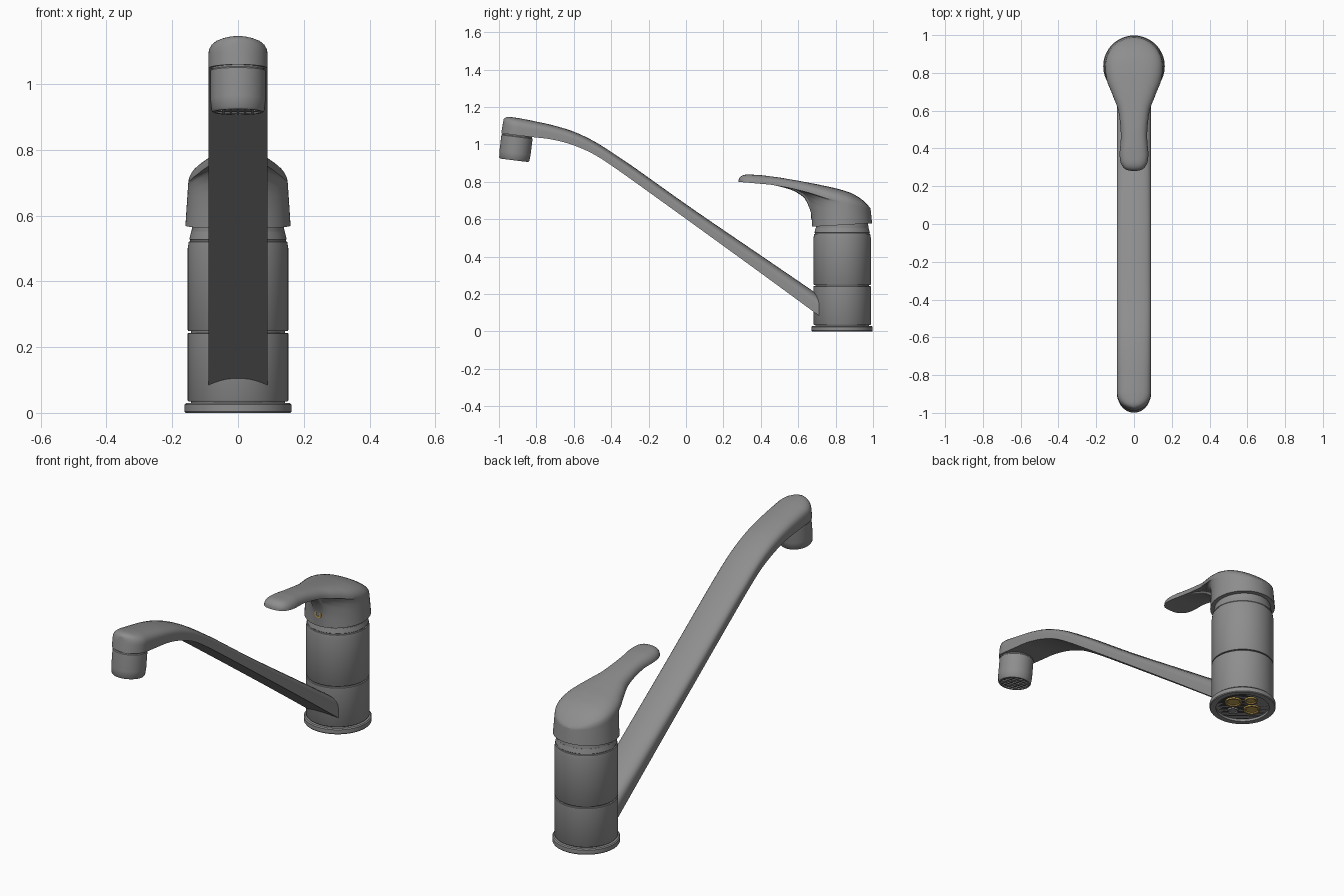
import bpy, bmesh, math
from mathutils import Matrix, Vector

if "Cube" in bpy.data.objects:
    bpy.data.objects.remove(bpy.data.objects["Cube"])

AXIS_Y = 0.835


def material(name, rgb):
    m = bpy.data.materials.new(name)
    m.diffuse_color = (*rgb, 1)
    m.use_nodes = True
    m.node_tree.nodes["Principled BSDF"].inputs["Base Color"].default_value = m.diffuse_color
    return m


STEEL = material("brushed steel", (0.27, 0.27, 0.27))
DARK = material("dark rubber", (0.045, 0.045, 0.045))
BRASS = material("brass", (0.52, 0.34, 0.09))


def finish(bm, name, mat, angle=35):
    bmesh.ops.remove_doubles(bm, verts=bm.verts, dist=0.0003)
    bmesh.ops.recalc_face_normals(bm, faces=bm.faces)
    mesh = bpy.data.meshes.new(name)
    bm.to_mesh(mesh)
    bm.free()
    ob = bpy.data.objects.new(name, mesh)
    bpy.context.collection.objects.link(ob)
    mesh.materials.append(mat)
    bpy.ops.object.select_all(action='DESELECT')
    ob.select_set(True)
    bpy.context.view_layer.objects.active = ob
    bpy.ops.object.shade_smooth_by_angle(angle=math.radians(angle))
    return ob


def loft(rings, name, mat, caps=(True, True), angle=35):
    """Skin a list of closed rings."""
    bm = bmesh.new()
    vs = [[bm.verts.new(p) for p in ring] for ring in rings]
    n = len(vs[0])
    for a, b in zip(vs, vs[1:]):
        for i in range(n):
            j = (i + 1) % n
            bm.faces.new((a[i], a[j], b[j], b[i]))
    if caps[0]:
        bm.faces.new(vs[0])
    if caps[1]:
        bm.faces.new(vs[-1])
    return finish(bm, name, mat, angle)


def lathe(name, mat, profile, frame, n=64):
    """Turn (radius, height) pairs about the z axis of a frame."""
    rings = [[frame @ Vector((r * math.cos(t * math.tau / n), r * math.sin(t * math.tau / n), z))
              for t in range(n)] for r, z in profile]
    return loft(rings, name, mat)


def spline(pts, steps):
    """Catmull-Rom curve through points of any dimension."""
    out = []
    p = [pts[0]] + list(pts) + [pts[-1]]
    for k in range(1, len(p) - 2):
        for s in range(steps):
            t = s / steps
            out.append(tuple(0.5 * (2 * b + (c - a) * t + (2 * a - 5 * b + 4 * c - d) * t * t
                                    + (3 * b - a - 3 * c + d) * t ** 3)
                             for a, b, c, d in zip(*p[k - 1:k + 3])))
    return out + [tuple(pts[-1])]


def lookup(table, x):
    if x <= table[0][0]:
        return table[0][1]
    for (x0, y0), (x1, y1) in zip(table, table[1:]):
        if x <= x1:
            return y0 + (y1 - y0) * (x - x0) / (x1 - x0)
    return table[-1][1]


stand = Matrix.Translation((0, AXIS_Y, 0))

# Column: base ring, lower and upper sleeves, neck in the grooves
lathe("base_ring", STEEL, [(0.132, 0.012), (0.132, 0), (0.160, 0), (0.163, 0.004),
                           (0.163, 0.025), (0.158, 0.030), (0.12, 0.030)], stand)
lathe("lower_body", STEEL, [(0.12, 0.035), (0.151, 0.035), (0.153, 0.038), (0.153, 0.241),
                            (0.151, 0.243), (0.12, 0.243)], stand)
lathe("upper_body", STEEL, [(0.12, 0.249), (0.151, 0.249), (0.153, 0.252), (0.153, 0.500),
                            (0.150, 0.520), (0.146, 0.522), (0.146, 0.526), (0.148, 0.528),
                            (0.142, 0.552), (0.12, 0.552)], stand)
lathe("inner_core", STEEL, [(0.138, 0.02), (0.143, 0.03), (0.143, 0.54), (0.135, 0.60)], stand)

# Underside plate with hose ports
lathe("base_plate", DARK, [(0.134, 0.012), (0.134, 0.022)], stand)
for name, mat, x, y, r in (("right_port", BRASS, 0.062, 0.005, 0.042),
                           ("left_port", BRASS, -0.055, 0.005, 0.042),
                           ("back_port", BRASS, 0.005, 0.07, 0.032),
                           ("front_bolt", STEEL, 0.01, -0.062, 0.028)):
    lathe(name, mat, [(r, 0.014), (r, 0.004), (r * 0.8, 0.004), (r * 0.7, 0.009)],
          stand @ Matrix.Translation((x, y, 0)), 32)

# Spout: D-shaped section along stations (bottom y, z, top y, z, half width)
W = 0.09
stations = spline([(0.76, 0.048, 0.80, 0.133, W), (0.4, 0.312, 0.44, 0.379, W),
                   (0, 0.602, 0.04, 0.652, W), (-0.30, 0.818, -0.26, 0.865, W),
                   (-0.40, 0.888, -0.36, 0.933, W), (-0.48, 0.940, -0.44, 0.986, W),
                   (-0.55, 0.975, -0.52, 1.032, W), (-0.63, 1.005, -0.61, 1.072, W),
                   (-0.72, 1.027, -0.71, 1.102, W), (-0.80, 1.037, -0.80, 1.122, W),
                   (-0.90, 1.048, -0.89, 1.140, W)], 4)
for k in range(1, 11):  # rounded end
    a = k / 10 * math.pi / 2 * 0.985
    s = math.sin(a)
    stations.append((-0.90 - 0.088 * s, 1.048 + 0.012 * s,
                     -0.89 - 0.085 * s, 1.140 + 0.012 * s - 0.016 * s ** 6, W * math.cos(a)))
half = [(1, 0.0), (1, 0.45), (0.98, 0.62), (0.9, 0.76), (0.76, 0.87), (0.55, 0.94), (0.28, 0.985)]
section = half + [(0, 1)] + [(-u, v) for u, v in reversed(half)]
loft([[(u * w, by + (ty - by) * v, bz + (tz - bz) * v) for u, v in section]
      for by, bz, ty, tz, w in stations], "spout", STEEL)

# Nozzle with recessed aerator, tilted with the spout end
nozzle = Matrix.Translation((0, -0.919, 0.915)) @ Matrix.Rotation(math.radians(-7), 4, 'X')
lathe("nozzle", STEEL, [(0.066, 0.012), (0.068, 0.0), (0.076, 0.0), (0.081, 0.006),
                        (0.084, 0.04), (0.084, 0.126), (0.080, 0.130), (0.080, 0.145)], nozzle)
lathe("aerator", DARK, [(0.067, 0.008), (0.067, 0.016)], nozzle, 48)
for i in range(-2, 3):
    for axis in (0, 1):
        bm = bmesh.new()
        size = [0.005, 2 * math.sqrt(0.066 ** 2 - (i * 0.022) ** 2), 0.008]
        pos = [i * 0.022, 0, 0.004]
        if axis:
            size[:2], pos[:2] = size[1::-1], pos[1::-1]
        bmesh.ops.create_cube(bm, size=1, matrix=nozzle @ Matrix.Translation(pos)
                              @ Matrix.Diagonal((*size, 1)))
        finish(bm, "aerator_bar", STEEL)

# Handle: round cap flowing into a flat lever
right = spline([(0, 0.995), (0.061, 0.983), (0.113, 0.948), (0.148, 0.896), (0.16, 0.835),
                (0.151, 0.755), (0.118, 0.675), (0.087, 0.605), (0.073, 0.53), (0.070, 0.45),
                (0.076, 0.37), (0.068, 0.318), (0.042, 0.288), (0, 0.28)], 5)
outline = right + [(-x, y) for x, y in reversed(right[1:-1])]
edge = [(0.28, 0.80), (0.45, 0.785), (0.55, 0.768), (0.65, 0.742), (0.75, 0.71),
        (0.85, 0.688), (0.995, 0.655)]
top = [(0.28, 0.842), (0.40, 0.836), (0.50, 0.823), (0.60, 0.806), (0.70, 0.787), (0.80, 0.766),
       (0.88, 0.743), (0.94, 0.718), (0.97, 0.695), (0.995, 0.66)]
fillet = spline([(0, 0), (0.01, 0.2), (0.03, 0.38), (0.10, 0.62), (0.18, 0.73), (0.30, 0.83),
                 (0.56, 0.94), (0.8, 0.98), (1, 1)], 3)


def skirt(y):
    return 0.56 + 0.018 * (y - 0.67) / 0.32


rings = []
for f, g in fillet:  # skirt and lever underside
    ring = []
    for x, y in outline:
        d = Vector((x, y - AXIS_Y)).normalized() * 0.16
        cx, cy = d.x, d.y + AXIS_Y
        shrink = 1 - 0.05 * g if y > 0.7 else 1 - 0.05 * g * max(0, (y - 0.55) / 0.15)
        z0 = skirt(cy)
        ring.append(((cx + (x - cx) * f) * shrink,
                     AXIS_Y + (cy + (y - cy) * f - AXIS_Y) * shrink,
                     z0 + (lookup(edge, y) - z0) * g))
    rings.append(ring)
rim = rings[-1]
for v in (0.015, 0.05, 0.1, 0.17, 0.26, 0.38, 0.52, 0.68, 0.84, 1):  # crowned top
    ring = []
    for x, y, z in rim:
        sy = min(max(y, 0.35), 0.83)
        py = y + (sy - y) * v
        h = (1 - (1 - v) ** 3) ** (1 / 2.2)
        ring.append((x * (1 - v), py, z + (lookup(top, py) - z) * h))
    rings.append(ring)
loft(rings, "handle", STEEL, (True, False), 40)

# Brass set screw in the cap front, beneath the lever
screw = Matrix.Translation((0, AXIS_Y - 0.150, 0.625)) @ Matrix.Rotation(math.radians(90), 4, 'X')
lathe("set_screw", BRASS, [(0.02, 0), (0.02, 0.017), (0.011, 0.017), (0.009, 0.011)], screw, 24)
